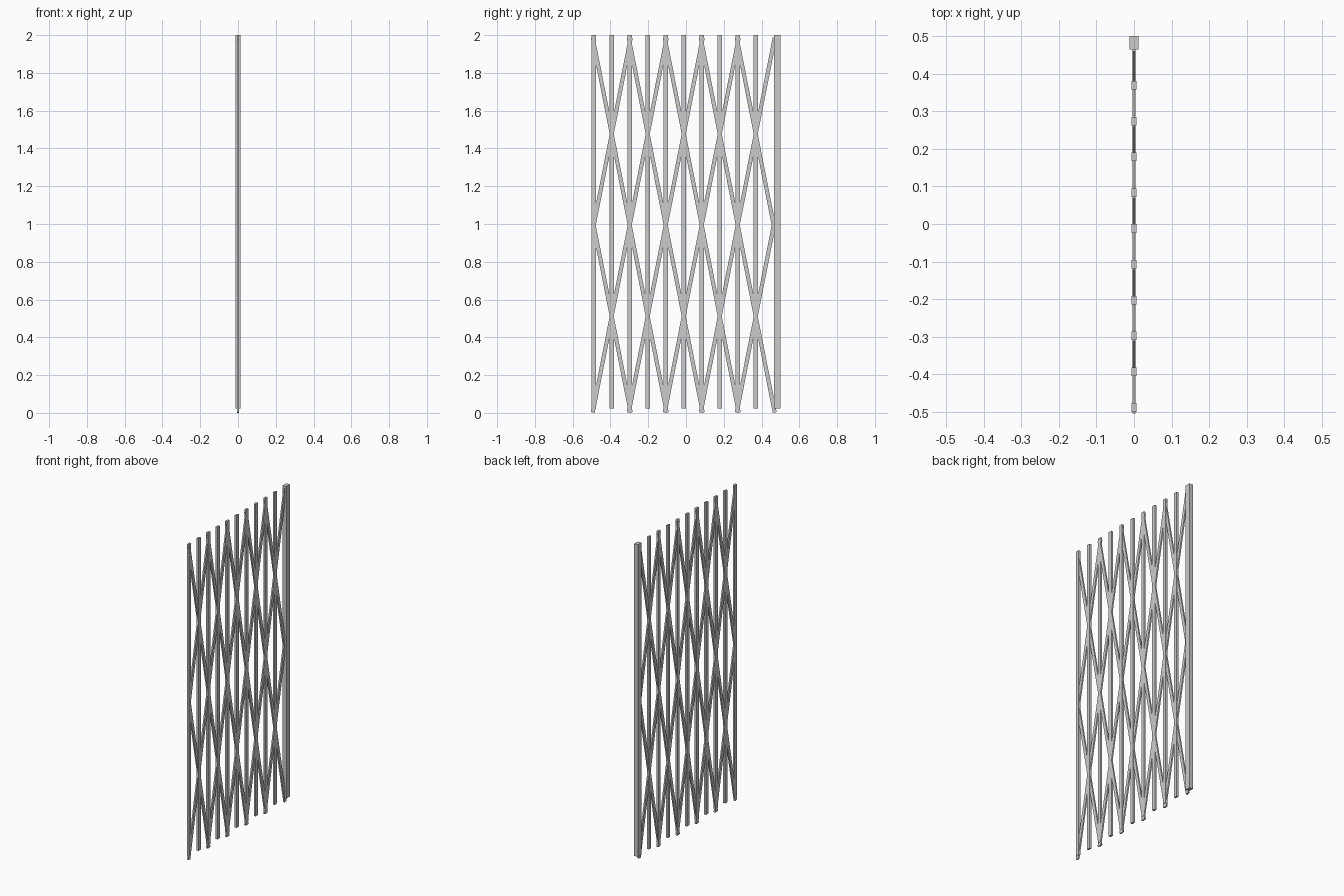
import bpy, math

if "Cube" in bpy.data.objects:
    bpy.data.objects.remove(bpy.data.objects["Cube"])

STEP = 0.0953          # spacing of the upright slats
Y0 = -0.4885           # first slat centre
COLS = 10
MID, RISE = 0.993, 0.483   # lattice centre height and crossing spacing
OVERHANG = 0.027           # lattice ends run slightly past the outer pivots


def box(name, size, loc, tilt=0.0):
    bpy.ops.mesh.primitive_cube_add(size=1, location=loc)
    ob = bpy.context.object
    ob.name = name
    ob.scale = size
    bpy.ops.object.transform_apply(location=False, rotation=False, scale=True)
    ob.rotation_euler = (tilt, 0, 0)
    return ob


# upright slats
Z_LOW, Z_TOP = 0.024, 2.0
for i in range(COLS):
    box(f"upright_slat_{i}", (0.013, 0.023, Z_TOP - Z_LOW),
        (0, Y0 + i * STEP, (Z_LOW + Z_TOP) / 2))

# wide closing post
box("closing_post", (0.025, 0.035, Z_TOP - Z_LOW), (0, 0.4825, (Z_LOW + Z_TOP) / 2))


# scissor lattice: straight diagonal bars in both directions, cut at the sides
def lattice_bar(name, c0, l0, c1, l1):
    ya, yb = Y0 + c0 * STEP, Y0 + c1 * STEP
    za, zb = MID + l0 * RISE, MID + l1 * RISE
    k = STEP / RISE * (1 if c1 > c0 else -1)   # sideways drift per drop
    if l0 == 2:
        za += OVERHANG
        ya -= k * OVERHANG
    if l1 == -2:
        zb -= OVERHANG - 0.002
        yb += k * OVERHANG
    dy, dz = yb - ya, zb - za
    box(name, (0.009, 0.021, math.hypot(dy, dz)),
        (0, (ya + yb) / 2, (za + zb) / 2), math.atan2(dy, -dz))


for start in range(-2, COLS, 2):
    first = max(0, -start)                 # levels skipped at the near side
    last = min(4, COLS - start)            # levels reached before the far side
    a, b = start + first, start + last
    lattice_bar(f"lattice_bar_right_{start + 2}", a, 2 - first, b, 2 - last)
    lattice_bar(f"lattice_bar_left_{start + 2}", COLS - a, 2 - first, COLS - b, 2 - last)
